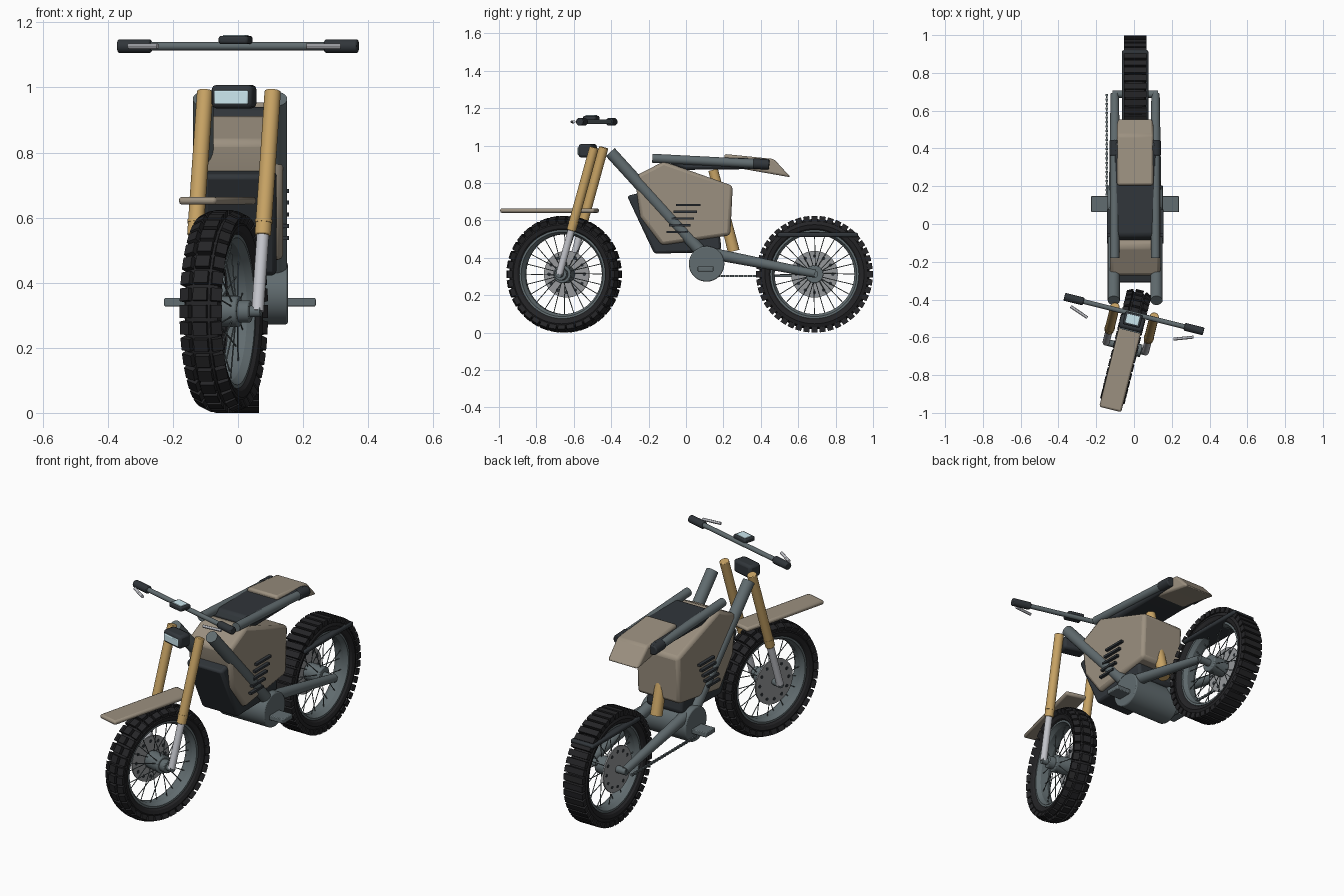
import bpy, bmesh
from math import cos, sin, pi, radians
from mathutils import Matrix, Vector

if "Cube" in bpy.data.objects:
    bpy.data.objects.remove(bpy.data.objects["Cube"])

def mat(name, r, g, b):
    m = bpy.data.materials.new(name)
    m.diffuse_color = (r, g, b, 1)
    m.use_nodes = True
    m.node_tree.nodes["Principled BSDF"].inputs["Base Color"].default_value = m.diffuse_color
    return m

TAN = mat("tan", .33, .28, .215)
GOLD = mat("gold", .58, .37, .13)
DARK = mat("dark", .03, .036, .042)
STEEL = mat("steel", .12, .15, .16)
RUBBER = mat("rubber", .018, .018, .02)
SILVER = mat("silver", .55, .56, .6)
DISC = mat("disc", .3, .31, .32)
GLASS = mat("glass", .6, .8, .86)

CHASSIS = Matrix.Translation((.006, 0, 0))
STEER = Matrix.Translation((0, -.477, 0)) @ Matrix.Rotation(radians(-14), 4, 'Z')
frame = CHASSIS  # frame that new parts are placed in

def finish(name, bm, m, bevel=0):
    bmesh.ops.recalc_face_normals(bm, faces=bm.faces)
    me = bpy.data.meshes.new(name)
    bm.to_mesh(me)
    bm.free()
    me.materials.append(m)
    ob = bpy.data.objects.new(name, me)
    bpy.context.collection.objects.link(ob)
    ob.matrix_world = frame
    if bevel:
        mod = ob.modifiers.new("bevel", 'BEVEL')
        mod.width, mod.segments = bevel, 2
    return ob

def add_box(bm, mtx, size):
    bmesh.ops.create_cube(bm, size=1, matrix=mtx @ Matrix.Diagonal((*size, 1)))

def add_rod(bm, a, b, r1, r2=None, n=24):
    a, b = Vector(a), Vector(b)
    d = b - a
    mtx = Matrix.Translation((a + b) / 2) @ d.to_track_quat('Z', 'Y').to_matrix().to_4x4()
    bmesh.ops.create_cone(bm, cap_ends=True, segments=n, radius1=r1,
                          radius2=r1 if r2 is None else r2, depth=d.length, matrix=mtx)

def box(name, c, size, m, bevel=0):
    bm = bmesh.new()
    add_box(bm, Matrix.Translation(c), size)
    return finish(name, bm, m, bevel)

def rod(name, a, b, r1, m, r2=None, n=24, bevel=0):
    bm = bmesh.new()
    add_rod(bm, a, b, r1, r2, n)
    return finish(name, bm, m, bevel)

def prism(name, yz, half, m, bevel):
    bm = bmesh.new()
    f = bm.faces.new([bm.verts.new((-half, y, z)) for y, z in yz])
    ext = bmesh.ops.extrude_face_region(bm, geom=[f])['geom']
    bmesh.ops.translate(bm, vec=(2 * half, 0, 0), verts=[v for v in ext if isinstance(v, bmesh.types.BMVert)])
    return finish(name, bm, m, bevel)

def ring(name, c, profile, m, n=64):
    # closed (x, radius) profile spun about the wheel axis
    bm = bmesh.new()
    loops = [[bm.verts.new((c[0] + x, c[1] + r * cos(2 * pi * i / n), c[2] + r * sin(2 * pi * i / n)))
              for x, r in profile] for i in range(n)]
    k = len(profile)
    for i in range(n):
        p, q = loops[i], loops[(i + 1) % n]
        for j in range(k):
            bm.faces.new((p[j], p[(j + 1) % k], q[(j + 1) % k], q[j]))
    return finish(name, bm, m)

def sym(pts):
    return pts + [(-x, r) for x, r in reversed(pts)]

def wheel(tag, c, rows, blocks):
    C = Matrix.Translation(c)
    ring(tag + "_tyre", c, sym([(.036, .232), (.052, .245), (.058, .265), (.05, .284), (.028, .295)]), RUBBER)
    ring(tag + "_rim", c, sym([(.042, .242), (.042, .226), (.02, .213)]), STEEL)
    # tread blocks
    bm = bmesh.new()
    for i in range(rows):
        R = C @ Matrix.Rotation(2 * pi * i / rows, 4, 'X')
        for x, r, w, tilt in blocks:
            add_box(bm, R @ Matrix.Translation((x, r, 0)) @ Matrix.Rotation(tilt, 4, 'Z'),
                    (w, .03, 2 * pi * .3 / rows * .76))
    finish(tag + "_tread", bm, RUBBER)
    # spokes
    bm = bmesh.new()
    for i in range(24):
        a = 2 * pi * i / 24
        b = a + (.12 if i % 4 < 2 else -.12)
        s = .035 if i % 2 else -.035
        add_rod(bm, Vector(c) + Vector((s, .04 * cos(b), .04 * sin(b))),
                Vector(c) + Vector((s * .2, .218 * cos(a), .218 * sin(a))), .0024, n=5)
    finish(tag + "_spokes", bm, STEEL)
    # hub and drilled brake disc
    X = lambda x: (c[0] + x, c[1], c[2])
    rod(tag + "_hub", X(-.05), X(.05), .048, STEEL, n=32, bevel=.005)
    rod(tag + "_brake_disc", X(-.062), X(-.054), .125, DISC, n=48)
    bm = bmesh.new()
    for i in range(12):
        a = 2 * pi * i / 12
        p = Vector((0, c[1] + .098 * cos(a), c[2] + .098 * sin(a)))
        add_rod(bm, p + Vector((c[0] - .064, 0, 0)), p + Vector((c[0] - .052, 0, 0)), .009, n=12)
    finish(tag + "_disc_holes", bm, DARK)

# rear wheel, axle and mudguard
REAR = (0, .687, .312)
wheel("rear_wheel", REAR, 44, [(0, .297, .118, 0)])
rod("rear_axle", (-.12, .687, .312), (.12, .687, .312), .02, STEEL)
box("rear_mudguard", (0, .705, .522), (.14, .43, .024), DARK, .008)

# body, battery, seat and tail
prism("body_shell", [(-.275, .835), (-.12, .915), (.25, .785), (.237, .52), (-.13, .467), (-.245, .62)], .133, TAN, .018)
prism("battery_case", [(-.315, .73), (-.2, .76), (.15, .76), (.19, .45), (.17, .43), (-.17, .422)], .112, DARK, .014)
prism("seat", [(-.09, .9), (-.06, .94), (.43, .93), (.45, .91), (.44, .875), (0, .87)], .112, DARK, .014)
prism("tail", [(.205, .955), (.47, .928), (.56, .83), (.32, .872), (.205, .89)], .096, TAN, .012)

# paired frame parts
for s, side in ((1, "right"), (-1, "left")):
    rod(side + "_main_frame_tube", (s * .113, -.405, .965), (s * .113, .11, .4), .032, STEEL)
    rod(side + "_seat_tube", (s * .108, -.18, .932), (s * .108, .43, .9), .024, STEEL)
    rod(side + "_seat_tube_end", (s * .108, .36, .903), (s * .108, .445, .899), .028, DARK, bevel=.006)
    rod(side + "_swingarm", (s * .108, .1, .43), (s * .108, .69, .315), .032, STEEL, r2=.022)
    bm = bmesh.new()
    for i in range(5):
        add_box(bm, Matrix.Translation((s * .138, .012 - .015 * i, .682 - .036 * i)), (.024, .13 - .005 * i, .012))
    finish(side + "_vents", bm, DARK)

# motor, pegs and shock
rod("motor", (-.147, .11, .367), (.147, .11, .367), .095, STEEL, n=48, bevel=.006)
box("foot_pegs", (0, .105, .34), (.466, .085, .026), STEEL, .004)
rod("shock_absorber", (0, .145, .87), (0, .255, .435), .026, GOLD, r2=.032)

# chain run
bm = bmesh.new()
for i in range(48):
    add_box(bm, Matrix.Translation((-.15, .12 + i * .012, .302)), (.012 if i % 2 else .006, .011, .012))
finish("drive_chain", bm, STEEL)

# steered front end
frame = STEER
wheel("front_wheel", (0, -.18, .312), 36, [(0, .297, .044, 0), (.045, .288, .034, -.45), (-.045, .288, .034, .45)])
rod("front_axle", (-.118, -.18, .312), (.118, -.18, .312), .018, STEEL)
rod("front_hub_cap", (.045, -.18, .312), (.085, -.18, .312), .034, STEEL, bevel=.004)
box("front_mudguard", (0, -.26, .652), (.12, .52, .024), TAN, .01)
top, bot = Vector((0, .012, .99)), Vector((0, -.18, .312))
for s, side in ((1, "right"), (-1, "left")):
    o = Vector((s * .107, 0, 0))
    rod(side + "_fork_upper", o + top, o + top.lerp(bot, .655), .025, GOLD, bevel=.004)
    rod(side + "_fork_collar", o + top.lerp(bot, .585), o + top.lerp(bot, .6), .027, GOLD)
    rod(side + "_fork_lower", o + top.lerp(bot, .64), o + bot, .019, SILVER)
    rod(side + "_grip", (s * .275, 0, 1.127), (s * .38, 0, 1.127), .021, DARK, bevel=.005)
    rod(side + "_lever", (s * .235, -.078, 1.127), (s * .335, -.042, 1.127), .008, SILVER, n=12)
rod("handlebar", (-.36, 0, 1.127), (.36, 0, 1.127), .013, STEEL)

# headlight and display
box("headlight_housing", (0, -.05, .972), (.13, .075, .072), DARK, .014)
box("headlight_lens", (0, -.087, .97), (.108, .012, .042), GLASS, .004)
box("display_housing", (0, -.03, 1.146), (.094, .07, .026), DARK, .008)
box("display_screen", (0, -.03, 1.159), (.07, .05, .006), GLASS, .002)

# smooth round parts, keep sharp edges
for ob in bpy.data.objects:
    ob.select_set(True)
    bpy.context.view_layer.objects.active = ob
bpy.ops.object.shade_smooth_by_angle(angle=radians(30))
